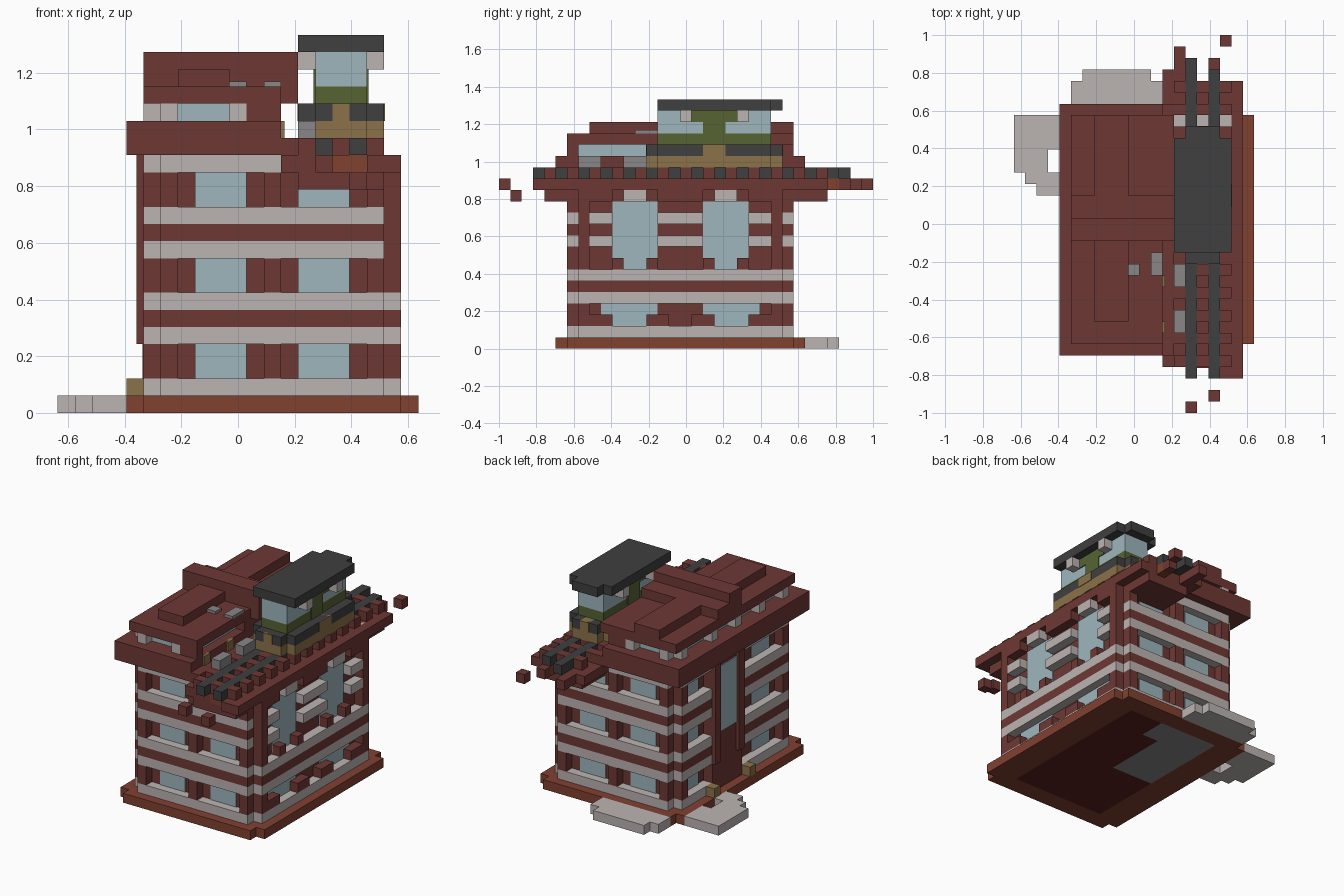
import bpy
import bmesh

default_cube = bpy.data.objects.get("Cube")
if default_cube:
    bpy.data.objects.remove(default_cube, do_unlink=True)

# The whole model sits on a block grid: 21 wide, 33 deep, 22 high
UNIT = 2 / 33
CENTRE_X, CENTRE_Y = 10.5, 16.5


def make_material(name, red, green, blue):
    material = bpy.data.materials.new(name)
    material.use_nodes = True
    colour = (red, green, blue, 1)
    material.diffuse_color = colour
    material.node_tree.nodes["Principled BSDF"].inputs["Base Color"].default_value = colour
    return material


brick = make_material("dark_brick", .155, .04, .034)
clay = make_material("orange_clay", .22, .052, .03)
stone = make_material("pale_stone", .5, .455, .445)
glass = make_material("window_glass", .34, .47, .51)
iron = make_material("dark_iron", .05, .05, .05)
tan = make_material("tan_panel", .26, .17, .065)
green = make_material("olive_green", .093, .127, .033)
grey = make_material("rubble_grey", .25, .24, .24)
floor_red = make_material("floor_red", .1, .012, .012)


def prism(name, material, outline, z):
    """Extrude an outline, given in grid units, between two levels."""
    mesh = bpy.data.meshes.new(name)
    bm = bmesh.new()
    rings = [[bm.verts.new(((x - CENTRE_X) * UNIT, (y - CENTRE_Y) * UNIT, level * UNIT))
              for x, y in outline] for level in z]
    bm.faces.new(reversed(rings[0]))
    bm.faces.new(rings[1])
    for i in range(len(outline)):
        j = (i + 1) % len(outline)
        bm.faces.new((rings[0][i], rings[0][j], rings[1][j], rings[1][i]))
    bm.normal_update()
    mesh.from_pydata  # mesh is filled from the bmesh below
    bm.to_mesh(mesh)
    bm.free()
    mesh.materials.append(material)
    part = bpy.data.objects.new(name, mesh)
    bpy.context.collection.objects.link(part)
    return part


def box(name, material, x, y, z):
    (a, b), (c, d) = x, y
    return prism(name, material, [(a, c), (b, c), (b, d), (a, d)], z)


def notched(name, material, x, y, z):
    """A slab with one block missing at each corner."""
    (a, b), (c, d) = x, y
    e, f, g, h = a + 1, b - 1, c + 1, d - 1
    return prism(name, material, [(e, c), (f, c), (f, g), (b, g), (b, h), (f, h), (f, d),
                                  (e, d), (e, h), (a, h), (a, g), (e, g)], z)


def block(name, material, x, y, z):
    return box(name, material, (x, x + 1), (y, y + 1), (z, z + 1))


wall_x, wall_y = (5, 20), (6, 26)
core_x, core_y = (6, 19), (7, 25)
ground, middle, upper = (2, 4), (7, 9), (12, 14)

# Base: clay rim around the floor
for y in ((5, 7), (25, 27)):
    box("base_end", clay, (5, 20), y, (0, 1))
for x in ((4, 7), (18, 21)):
    box("base_side", clay, x, (6, 26), (0, 1))
box("floor", floor_red, (7, 18), (7, 15), (0, 1))
box("floor_side", floor_red, (14, 18), (15, 25), (0, 1))
box("floor_gap", floor_red, (12, 14), (15, 22), (0, 1))
box("floor_paving", grey, (7, 12), (15, 25), (0, 1))
box("floor_paving_arm", grey, (12, 14), (22, 25), (0, 1))

# Pavement behind and beside the building
box("back_pavement", stone, (5, 13), (27, 29), (0, 1))
box("back_pavement_edge", stone, (6, 12), (29, 30), (0, 1))
box("side_pavement", stone, (0, 3), (21, 26), (0, 1))
box("side_pavement_link", stone, (3, 4), (23, 26), (0, 1))
box("side_pavement_step", stone, (1, 4), (20, 21), (0, 1))
box("side_pavement_tip", stone, (2, 4), (19, 20), (0, 1))

# Walls: recessed core with projecting stone and brick bands
box("wall_core", brick, core_x, core_y, (1, 15))
for level in (1, 4, 5, 6):
    notched("wall_band", brick if level == 5 else stone, wall_x, wall_y, (level, level + 1))
for level in (9, 10, 11, 14):
    material = brick if level == 10 else stone
    box("upper_band_left", material, (5, 6), core_y, (level, level + 1))
    for y in ((6, 7), (25, 26)):
        box("upper_band_end", material, core_x, y, (level, level + 1))

# Piers and windows on every storey
for storey in (ground, middle, upper):
    for y, pane_y in ((6, 6.9), (25, 24.9)):
        for x in (6, 12, 18):
            box("end_pier", brick, (x, x + 1), (y, y + 1), storey)
        for x in (8, 14):
            box("end_window", glass, (x, x + 3), (pane_y, pane_y + .2), storey)
    for y in (7, 24):
        box("side_pier", brick, (5, 6), (y, y + 1), storey)
    for y in (9, 21):
        box("left_window", glass, (5.9, 6.1), (y, y + 3), storey)
for y in (6, 25):
    box("window_header", brick, (14, 19), (y, y + 1), (13, 15))

# Right wall: corner piers, tall windows and stone stripes
for y in (7, 24):
    box("right_corner_pier", brick, (19, 20), (y, y + 1), (7, 15))
    box("right_ground_pier", brick, (19, 20), (y, y + 1), ground)
for y in (9, 18):
    box("right_ground_window", glass, (18.9, 19.1), (y, y + 5), ground)
    for start in (y - 1, y + 4):
        box("right_sill_brick", brick, (19, 20), (start, start + 2), (2, 3))
for y in (10, 18):
    box("right_tall_window", glass, (18.9, 19.1), (y, y + 4), (7, 13))
    box("right_lintel", stone, (19, 20), (y + 1, y + 3), (13, 14))
    for jamb in (y, y + 3):
        block("right_sill_block", brick, 19, jamb, 7)
for level in (9, 11, 13):
    for y in ((8, 10), (14, 18), (22, 24)):
        box("right_stripe", stone if level < 13 else brick, (19, 20), y, (level, level + 1))

# Left wall: entrance bay with a tall window above the door
box("entrance_bay", brick, (4.95, 6), (15, 20), (1, 15))
box("entrance_window", glass, (4.85, 5), (16, 19), (7, 14))
for y in (15, 19):
    box("entrance_pilaster", brick, (4.6, 5), (y, y + 1), (4, 15))
for y in (14, 20):
    block("door_post", tan, 4, y, 1)

# Eaves and attic storey
box("eaves", brick, (4, 14), (5, 27), (15, 16))
box("upper_eaves", brick, (4, 13), (5, 27), (16, 17))
box("attic_glazing", glass, (6, 12), core_y, (17, 18))
for y in (6, 25):
    for x in (6, 10):
        block("attic_stone", stone, x, y, 17)
    box("attic_brick", brick, (11, 13), (y, y + 1), (17, 18))
for y in (7, 11, 15, 19, 24):
    block("attic_side_stone", stone, 5, y, 17)
box("attic_right_wall", brick, (12, 13), (14, 25), (17, 18))

# Stepped roof: broad slab, raised gables and a cross ridge
box("roof_front_slab", brick, (5, 13), (6, 15), (18, 19))
box("roof_rear_slab", brick, (5, 14), (15, 26), (18, 19))
box("roof_gable", brick, (7, 10), (8, 26), (19, 20))
box("roof_cross_gable", brick, (5, 14), (15, 19), (19, 20))
box("roof_ridge", brick, (5, 14), (15, 17), (20, 21))

# Rail deck with overhanging ends
box("rail_deck", brick, (13, 18), (4, 29), (14, 15))
box("rail_deck_edge", brick, (18, 20), (3, 29), (14, 15))
box("rail_deck_tip", brick, (13, 15), (29, 30), (14, 15))
for y in ((4, 6), (26, 29)):
    box("deck_bracket", brick, (14, 19), y, (13, 14))
box("front_clay_patch", clay, (16, 18), (3.9, 4), (14, 15))
block("rear_clay_patch", clay, 17, 29, 14)

# Rails and sleepers
for x, end in ((15, 31), (17, 30)):
    box("rail", iron, (x, x + 1), (3, end), (15, 16))
for y in range(4, 30, 2):
    for x in (14, 16, 18):
        block("sleeper", brick, x, y, 15)
box("broken_beam", brick, (14, 15), (28, 32), (14, 15))
box("broken_beam_end", brick, (17, 18), (30, 31), (14, 15))

# Loose bricks and rubble
block("loose_brick_front", brick, 15, 0, 14)
block("loose_brick_lower", brick, 17, 1, 13)
block("loose_brick_back", brick, 18, 32, 14)
box("rubble_long", grey, (14, 15), (7, 9), (16, 17))
box("rubble_track", grey, (14, 15), (11, 13), (16, 17))
box("rubble_roof", grey, (12, 13), (12, 14), (19, 19.3))
block("rubble_small", grey, 10, 12, 18.3)
for y in (7, 11):
    block("yellow_debris", tan, 12.2, y, 16)

# Tram: skirt, iron bumpers, body, windows and roof
notched("tram_skirt", tan, (14, 19), (13, 25), (16, 17))
notched("tram_belt", iron, (14, 19), (13, 25), (17, 18))
box("tram_belt_door", tan, (13.95, 19.05), (18, 20), (17, 18))
box("tram_belt_nose", tan, (16, 17), (12.95, 25.05), (17, 18))
box("tram_body", green, (15, 18), (14, 24), (18, 19))
box("tram_glazing", glass, (15, 18), (14, 24), (19, 21))
box("tram_door", green, (14.9, 18.1), (18, 20), (18, 20))
box("tram_door_header", green, (14.9, 18.1), (17, 21), (20, 21))
for x in (14, 18):
    for y in (16, 21):
        block("tram_lamp", stone, x, y, 20)
box("tram_roof", iron, (14, 19), (14, 24), (21, 22))
box("tram_roof_tip", iron, (15, 18), (24, 25), (21, 22))
